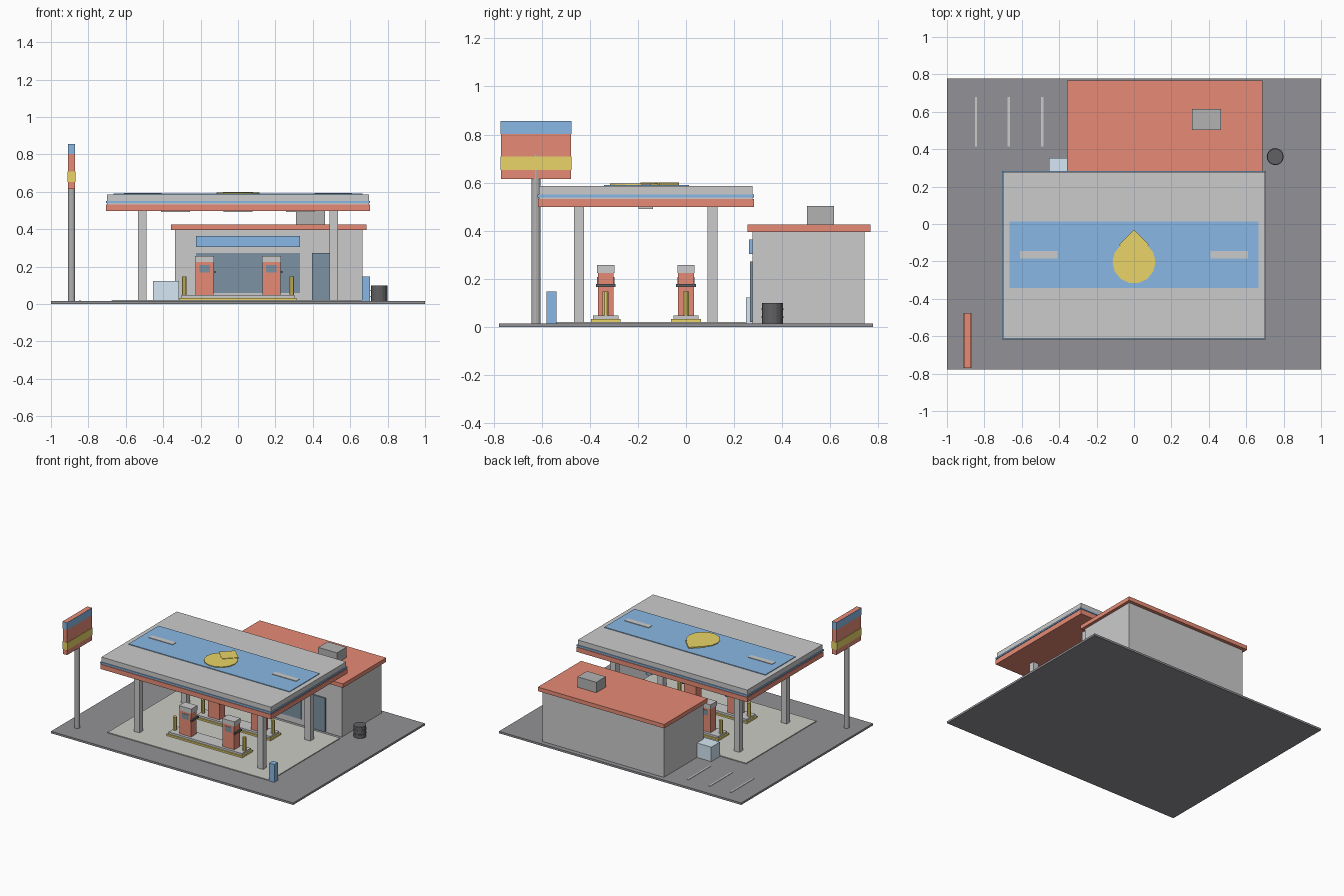
import bpy, bmesh, math
from mathutils import Matrix

COLORS = {
    "red": (0.80, 0.26, 0.18, 1), "blue": (0.25, 0.48, 0.78, 1),
    "yellow": (0.82, 0.66, 0.14, 1), "asphalt": (0.29, 0.29, 0.31, 1),
    "concrete": (0.60, 0.60, 0.55, 1), "glass": (0.20, 0.29, 0.36, 1),
    "dark": (0.12, 0.12, 0.13, 1), "ice": (0.66, 0.80, 0.90, 1),
    "steel": (0.45, 0.45, 0.45, 1),
}
mats = {}
for key, rgba in COLORS.items():
    mats[key] = bpy.data.materials.new(key)
    mats[key].diffuse_color = rgba


def finish(name, bm, color):
    mesh = bpy.data.meshes.new(name)
    bm.to_mesh(mesh)
    bm.free()
    if color:
        mesh.materials.append(mats[color])
    ob = bpy.data.objects.new(name, mesh)
    bpy.context.collection.objects.link(ob)
    return ob


def box(name, x0, x1, y0, y1, z0, z1, color=None):
    bm = bmesh.new()
    m = Matrix.Translation(((x0 + x1) / 2, (y0 + y1) / 2, (z0 + z1) / 2)) \
        @ Matrix.Diagonal((x1 - x0, y1 - y0, z1 - z0, 1))
    bmesh.ops.create_cube(bm, size=1, matrix=m)
    return finish(name, bm, color)


def cyl(name, x, y, z0, z1, r, sides, color=None, turn=0.0):
    bm = bmesh.new()
    m = Matrix.Translation((x, y, (z0 + z1) / 2)) @ Matrix.Rotation(turn, 4, 'Z')
    bmesh.ops.create_cone(bm, cap_ends=True, segments=sides, radius1=r,
                          radius2=r, depth=z1 - z0, matrix=m)
    return finish(name, bm, color)


CY = -0.167   # centre line of the canopy

# Ground and forecourt
box("ground_slab", -1, 1, -0.777, 0.777, 0, 0.015, "asphalt")
box("forecourt_pad", -0.67, 0.67, -0.58, 0.247, 0.01, 0.021, "concrete")
for i, x in enumerate((-0.845, -0.67, -0.49)):
    box(f"parking_line_{i}", x - 0.006, x + 0.006, 0.415, 0.68, 0.012, 0.018)

# Canopy
box("canopy_fascia", -0.705, 0.705, CY - 0.449, CY + 0.449, 0.498, 0.533, "red")
box("canopy_roof", -0.70, 0.70, CY - 0.444, CY + 0.444, 0.53, 0.586)
box("canopy_stripe", -0.706, 0.706, CY - 0.45, CY + 0.45, 0.539, 0.55, "blue")
box("roof_band", -0.665, 0.665, -0.342, 0.013, 0.58, 0.591, "blue")
cyl("roof_drop_disc", 0, -0.203, 0.585, 0.597, 0.115, 14, "yellow", math.pi / 14)
cyl("roof_drop_tip", 0, -0.11, 0.585, 0.6, 0.08, 4, "yellow", math.pi / 2)
for side in (-1, 1):
    box("roof_strip", side * 0.51 - 0.1, side * 0.51 + 0.1, -0.185, -0.145, 0.585, 0.595)
for x in (-0.335, 0, 0.335):
    box("canopy_light", x - 0.078, x + 0.078, CY - 0.03, CY + 0.03, 0.491, 0.5)
for x in (-0.511, 0.511):
    for y in (CY - 0.278, CY + 0.278):
        box("canopy_column", x - 0.023, x + 0.023, y - 0.021, y + 0.021, 0.015, 0.5)

# Pump islands
for y in (CY - 0.167, CY + 0.167):
    box("island_kerb", -0.313, 0.313, y - 0.062, y + 0.062, 0.015, 0.033, "yellow")
    box("island_top", -0.303, 0.303, y - 0.053, y + 0.053, 0.03, 0.048)
    for x in (-0.288, 0.288):
        cyl("bollard", x, y, 0.04, 0.148, 0.0135, 8, "yellow", math.pi / 8)
    for x in (-0.178, 0.178):
        box("pump_body", x - 0.048, x + 0.048, y - 0.033, y + 0.033, 0.045, 0.226, "red")
        box("pump_cap", x - 0.051, x + 0.051, y - 0.036, y + 0.036, 0.224, 0.258)
        box("pump_nozzle", x + 0.046, x + 0.059, y - 0.041, y + 0.041, 0.165, 0.178, "dark")
        for s in (-1, 1):
            ys = y + s * 0.033
            box("pump_screen", x - 0.027, x + 0.027, ys - 0.003, ys + 0.003,
                0.17, 0.208, "glass")

# Shop
box("shop_walls", -0.337, 0.665, 0.276, 0.742, 0.01, 0.397)
box("shop_roof", -0.357, 0.687, 0.256, 0.767, 0.395, 0.425, "red")
box("roof_unit", 0.31, 0.465, 0.503, 0.615, 0.42, 0.503, "steel")
box("shop_sign_board", -0.225, 0.332, 0.262, 0.28, 0.304, 0.364, "blue")
box("shop_window", -0.225, 0.332, 0.269, 0.28, 0.06, 0.272, "glass")
box("shop_door", 0.395, 0.532, 0.266, 0.28, 0.02, 0.272, "glass")
box("ice_chest", -0.455, -0.315, 0.25, 0.352, 0.012, 0.123, "ice")

# Barrel and bin
cyl("barrel", 0.755, 0.36, 0.012, 0.1, 0.043, 16, "dark")
for z in (0.038, 0.07):
    cyl("barrel_ring", 0.755, 0.36, z, z + 0.006, 0.0455, 16, "dark")
box("waste_bin", 0.663, 0.707, -0.581, -0.538, 0.012, 0.148, "blue")

# Roadside sign
SX, SY = -0.89, -0.624
cyl("sign_pole", SX, SY, 0.0, 0.72, 0.019, 12, "steel")
box("sign_board", SX - 0.018, SX + 0.018, SY - 0.146, SY + 0.146, 0.615, 0.857, "red")
box("sign_top_band", SX - 0.0195, SX + 0.0195, SY - 0.147, SY + 0.147, 0.803, 0.8565, "blue")
box("sign_low_band", SX - 0.0215, SX + 0.0215, SY - 0.147, SY + 0.147, 0.653, 0.708, "yellow")
